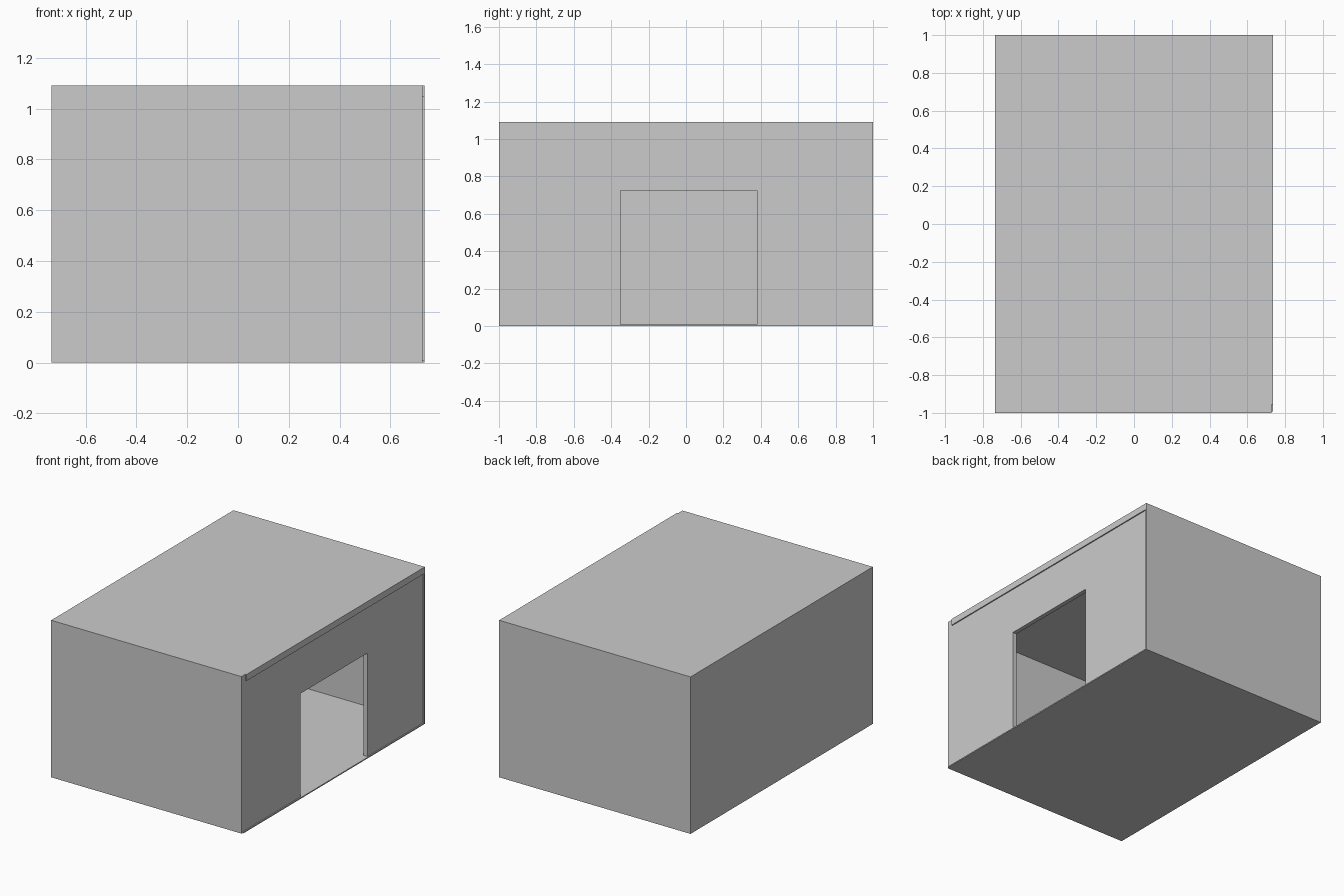
import bpy, bmesh

if "Cube" in bpy.data.objects:
    bpy.data.objects.remove(bpy.data.objects["Cube"])

X, Y, H = 0.735, 1.0, 1.09      # outer half sizes and height
FACE = 0.727                    # outer face of the doorway wall
THICK, THIN = 0.045, 0.008      # heavy and light panel thickness
ROOF = H - THICK
FRONT = -Y + THICK


def box(name, lo, hi):
    bm = bmesh.new()
    bmesh.ops.create_cube(bm, size=1)
    for v in bm.verts:
        v.co = [lo[i] if v.co[i] < 0 else hi[i] for i in range(3)]
    return finish(name, bm)


def finish(name, bm):
    bmesh.ops.recalc_face_normals(bm, faces=bm.faces)
    mesh = bpy.data.meshes.new(name)
    bm.to_mesh(mesh)
    bm.free()
    ob = bpy.data.objects.new(name, mesh)
    bpy.context.collection.objects.link(ob)
    return ob


# Floor, roof and plain walls
box("floor", (-X, -Y + THIN, 0), (X, Y, THIN))
box("roof", (-X, FRONT, ROOF), (X, Y, H))
box("front_wall", (-X, -Y, 0), (FACE, FRONT, H))
box("back_wall", (-X, Y - THIN, THIN), (X, Y, ROOF))
box("left_wall", (-X, FRONT, THIN), (-X + THIN, Y - THIN, ROOF))

# Right wall with a doorway, as one extruded profile
a, b, top = -0.35, 0.38, 0.725
y1 = Y - THIN
profile = [(FRONT, THIN), (a, THIN), (a, top), (b, top),
           (b, THIN), (y1, THIN), (y1, ROOF), (FRONT, ROOF)]
bm = bmesh.new()
face = bm.faces.new([bm.verts.new((FACE, y, z)) for y, z in profile])
ext = bmesh.ops.extrude_face_region(bm, geom=[face])
bmesh.ops.translate(bm, vec=(-0.03, 0, 0),
                    verts=[g for g in ext["geom"] if isinstance(g, bmesh.types.BMVert)])
finish("doorway_wall", bm)
